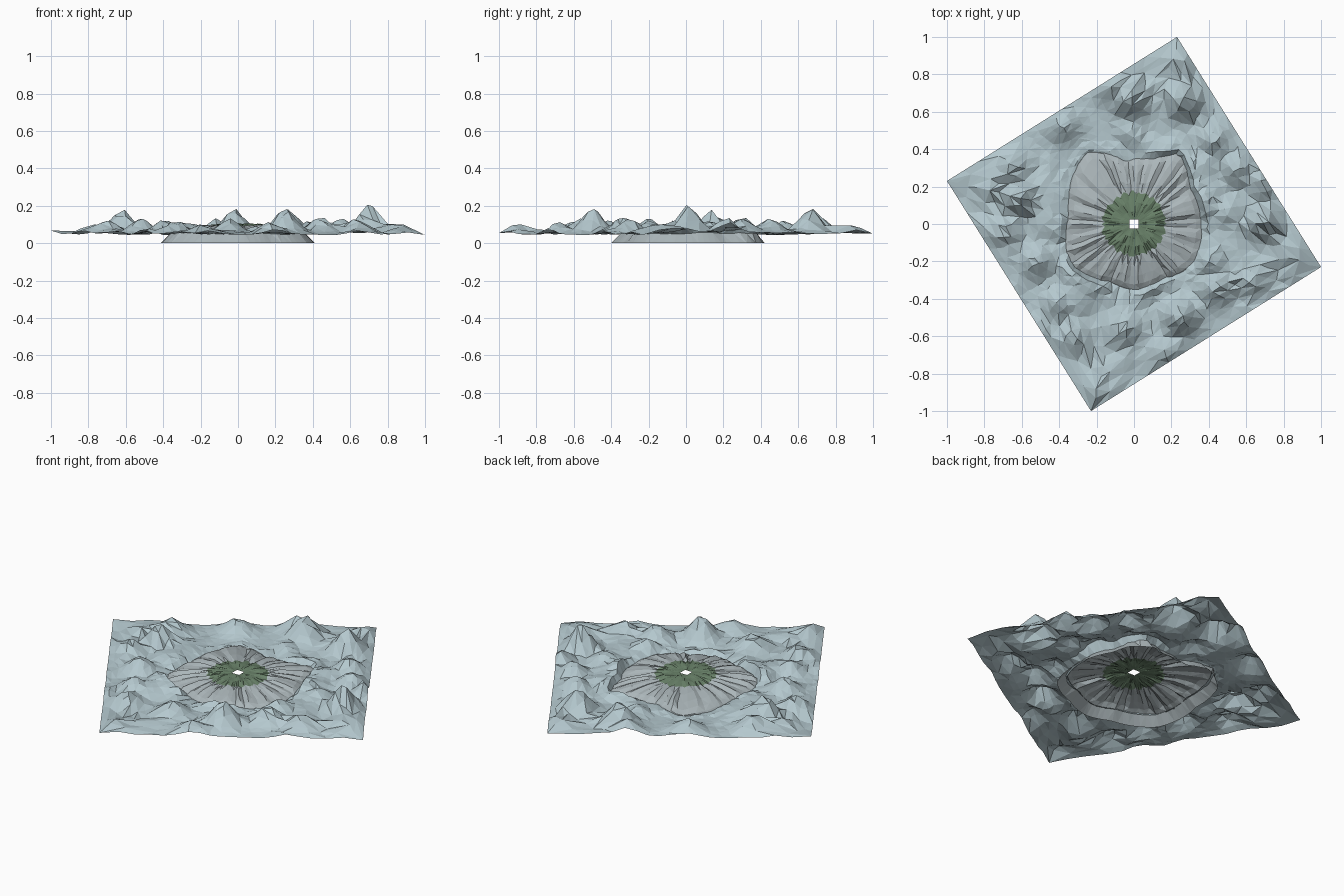
import bpy, math, random
from mathutils import Vector, noise

if "Cube" in bpy.data.objects:
    bpy.data.objects.remove(bpy.data.objects["Cube"])

random.seed(4)
TILT, HALF, TOP_Z, BASE = math.radians(32.05), 0.7256, 0.1, 0.044
N = 80                                    # points around each ring
ANGLES = [TILT + math.pi / 4 + math.tau * i / N for i in range(N)]


def material(name, rgb):
    m = bpy.data.materials.new(name)
    m.diffuse_color = (*rgb, 1)
    m.use_nodes = True
    m.node_tree.nodes["Principled BSDF"].inputs["Base Color"].default_value = m.diffuse_color
    return m


def ring_mesh(name, rings, mat):
    """Join concentric rings of points into a flat-shaded triangulated sheet."""
    n = len(rings[0])
    faces = []
    for j in range(len(rings) - 1):
        for i in range(n):
            a, b = j * n + i, j * n + (i + 1) % n
            c, d = b + n, a + n
            if (i + j) % 2:
                faces += [(a, d, b), (b, d, c)]
            else:
                faces += [(a, d, c), (a, c, b)]
    me = bpy.data.meshes.new(name)
    me.from_pydata([p for r in rings for p in r], [], faces)
    me.materials.append(mat)
    ob = bpy.data.objects.new(name, me)
    bpy.context.collection.objects.link(ob)
    return ob


def polar(r, t, z):
    return (r * math.cos(t), r * math.sin(t), z)


# Visible outline of the mound where it meets the ground: angle in degrees, radius
RIM = [(-3, .36), (34, .36), (57, .45), (73, .36), (98, .33), (123, .46), (149, .39),
       (171, .35), (190, .37), (214, .40), (250, .33), (270, .35), (299, .33),
       (329, .38), (357, .36)]


def rim_radius(t):
    deg = (math.degrees(t) + 3) % 360 - 3
    for (a, r), (b, s) in zip(RIM, RIM[1:]):
        if a <= deg <= b:
            return r + (s - r) * (deg - a) / (b - a)
    return .36


def edge_radius(t):
    return HALF / max(abs(math.cos(t - TILT)), abs(math.sin(t - TILT)))


# Hills of the outer ground: x, y, height above the plain
HILLS = [(-.78, .2, .06), (-.66, .3, .10), (-.62, .14, .14), (-.7, -.04, .09), (-.52, -.2, .09),
         (-.4, -.42, .08), (-.33, -.6, .08), (-.05, -.56, .09), (.25, -.5, .145), (.63, -.3, .09),
         (.8, -.14, .07), (.7, .01, .165), (.7, .22, .10), (.55, .3, .09), (.43, .45, .09),
         (.27, .66, .145), (-.02, .67, .145), (-.12, .74, .09), (.24, .88, .06), (-.38, .53, .08),
         (.44, -.34, .10), (.42, -.2, .07), (.5, .06, .07), (.17, -.68, .07), (-.2, -.9, .06)]


def ground_height(x, y):
    h = max(s * math.exp(-(math.hypot(x - a, y - b) / .085) ** 1.8) for a, b, s in HILLS)
    n = noise.noise(Vector((x * 6, y * 6, 2.5)))
    return BASE + max(h, max(0, n + .1) * .07)


# Outer ground: rotated square whose opening tucks into the flank of the mound
M = 12
rings = []
for j in range(M + 1):
    f = j / M
    ring = []
    for t in ANGLES:
        g = f
        if 0 < j < M:
            t += random.uniform(-.015, .015)
            g += random.uniform(-.015, .015)
        inner, outer = rim_radius(t) - .01, edge_radius(t)
        r = inner + (outer - inner) * g
        z = ground_height(r * math.cos(t), r * math.sin(t))
        if j == 0:
            z = BASE
        elif j < 3:
            z += random.uniform(0, .012)
        elif j == M:
            z = BASE + (z - BASE) * .7
        ring.append(polar(r, t, z))
    rings.append(ring)
ring_mesh("outer_ground", rings, material("pale_blue_rock", (.46, .58, .62)))

# Central mound: ridged gentle slope, then a steep flank running below the ground
top_r = [.168 + random.uniform(-.012, .012) for _ in ANGLES]
top_edge = [polar(r, t, TOP_Z - .008 + random.uniform(-.007, .007))
            for r, t in zip(top_r, ANGLES)]
ridge = [random.uniform(-.012, .012) for _ in ANGLES]
slope = [top_edge]
for f, z0, amp in ((.3, .088, .8), (.6, .078, 1), (.85, .067, .8), (1, .052, .3)):
    ring = []
    for i, t in enumerate(ANGLES):
        r = top_r[i] + (rim_radius(t) - top_r[i]) * f
        ring.append(polar(r, t + random.uniform(-.015, .015), z0 + ridge[i] * amp))
    slope.append(ring)
slope.append([polar(min(rim_radius(t) + .05, .46), t, 0) for t in ANGLES])
ring_mesh("mound_slope", slope, material("grey_rock", (.41, .47, .49)))

# Green top with a small square opening in the middle
top = []
for f in (0, .3, .65):
    ring = []
    for i, t in enumerate(ANGLES):
        sq = .024 / max(abs(math.cos(t)), abs(math.sin(t)))
        r = sq + (top_r[i] - sq) * f
        bump = noise.noise(Vector((r * math.cos(t) * 25, r * math.sin(t) * 25, 0)))
        ring.append(polar(r, t, TOP_Z + (.012 * bump if f else 0)))
    top.append(ring)
top.append(top_edge)
ring_mesh("green_top", top, material("moss_green", (.14, .22, .14)))
